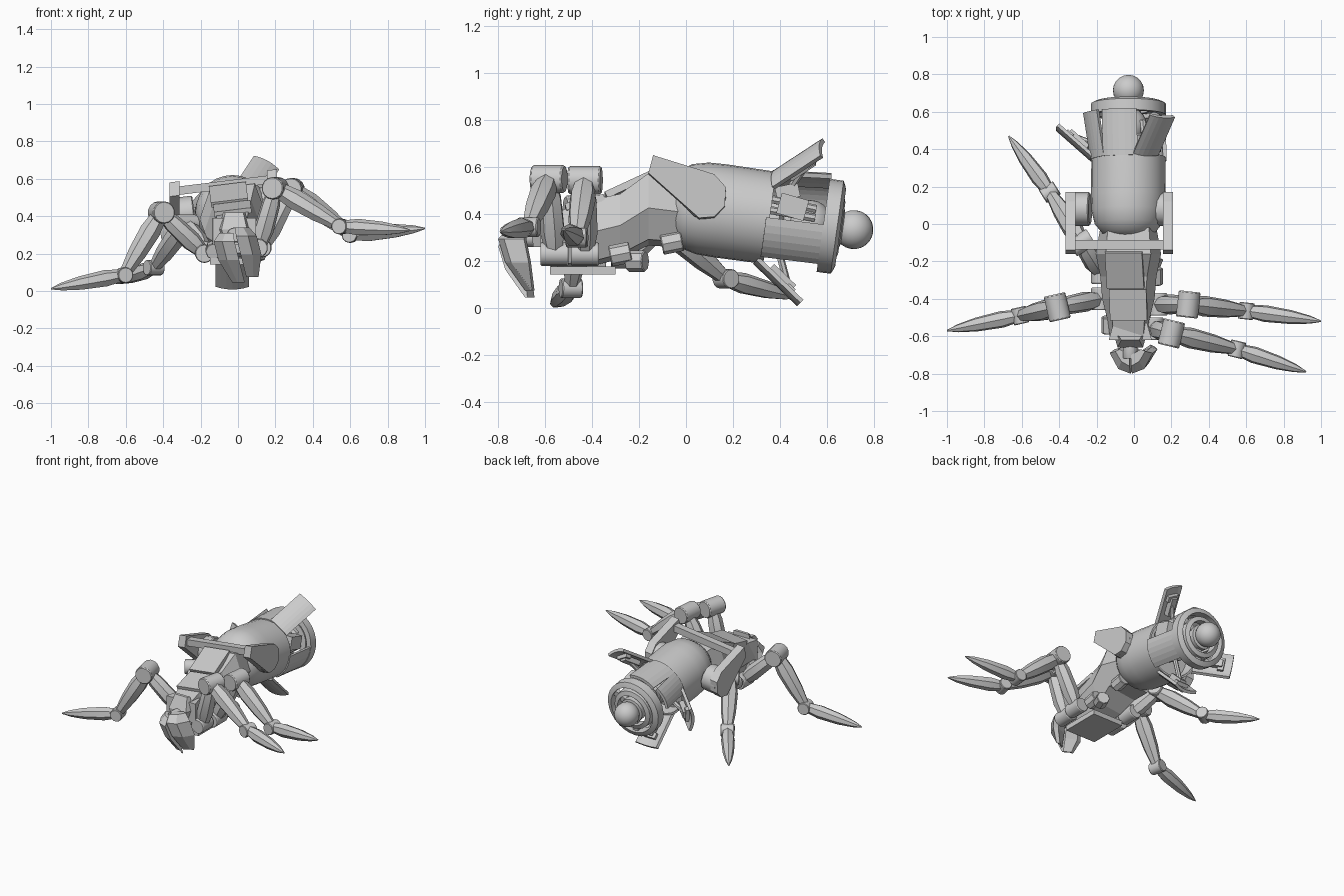
import bpy, bmesh, math
from mathutils import Vector, Matrix

if "Cube" in bpy.data.objects:
    bpy.data.objects.remove(bpy.data.objects["Cube"])
rad = math.radians
I = Matrix.Identity(4)


def finish(name, bm, m=I, smooth=True, angle=32):
    bmesh.ops.recalc_face_normals(bm, faces=bm.faces)
    bm.transform(m)
    me = bpy.data.meshes.new(name)
    bm.to_mesh(me)
    bm.free()
    ob = bpy.data.objects.new(name, me)
    bpy.context.collection.objects.link(ob)
    if smooth:
        bpy.ops.object.select_all(action='DESELECT')
        ob.select_set(True)
        bpy.context.view_layer.objects.active = ob
        bpy.ops.object.shade_smooth_by_angle(angle=rad(angle))
    return ob


def loft(name, rings, m=I, caps=True, smooth=False, loop=False):
    bm = bmesh.new()
    vs = [[bm.verts.new(p) for p in r] for r in rings]
    n = len(vs[0])
    pairs = list(zip(vs, vs[1:])) + ([(vs[-1], vs[0])] if loop else [])
    for a, b in pairs:
        for i in range(n):
            bm.faces.new((a[i], a[(i + 1) % n], b[(i + 1) % n], b[i]))
    if caps and not loop:
        bm.faces.new(vs[0])
        bm.faces.new(vs[-1])
    return finish(name, bm, m, smooth)


def lathe(name, prof, n, m=I, loop=False):
    """Turn (y, radius) points about the local Y axis."""
    rings = [[(r * math.sin(2 * math.pi * i / n), y, r * math.cos(2 * math.pi * i / n))
              for i in range(n)] for y, r in prof]
    return loft(name, rings, m, True, True, loop)


def spindle(name, p, q, prof, n=7):
    """Tapered rod from p to q with (fraction, radius) points."""
    p, q = Vector(p), Vector(q)
    m = Matrix.Translation(p) @ (q - p).to_track_quat('Y', 'Z').to_matrix().to_4x4()
    return lathe(name, [(t * (q - p).length, r) for t, r in prof], n, m)


def rod(name, c, axis, length, r, n=14):
    c, a = Vector(c), Vector(axis).normalized() * length / 2
    return spindle(name, c - a, c + a, [(0, r * .92), (.05, r), (.95, r), (1, r * .92)], n)


def box(name, c, s, m=I, rx=0, ry=0):
    bm = bmesh.new()
    bmesh.ops.create_cube(bm, size=1)
    return finish(name, bm, m @ Matrix.Translation(c) @ Matrix.Rotation(rad(ry), 4, 'Y')
                  @ Matrix.Rotation(rad(rx), 4, 'X') @ Matrix.Diagonal((*s, 1)), False)


def ball(name, c, r, m=I):
    bm = bmesh.new()
    bmesh.ops.create_uvsphere(bm, u_segments=20, v_segments=12, radius=r)
    return finish(name, bm, m @ Matrix.Translation(c))


# Abdomen frame: local Y runs backward and slightly down
A = Matrix.Translation((-.03, 0, .435)) @ Matrix.Rotation(rad(-8), 4, 'X')
lathe("abdomen_barrel", [(-.085, .03), (-.075, .09), (-.05, .14), (0, .18), (.07, .197), (.15, .2),
                         (.36, .198), (.36, .185), (.28, .18), (.28, .04)], 28, A)


# Rear shell petals: angle from vertical, half width, flare, length, hinge radius, hinge y
def petal(ang, half, flare, length, r=.2, y=.345):
    m = (A @ Matrix.Rotation(rad(ang), 4, 'Y') @ Matrix.Translation((0, y, r))
         @ Matrix.Rotation(rad(flare), 4, 'X'))
    rings = []
    for t in (0, length):
        arc = [rad(half * (k / 3 - 1)) for k in range(7)]
        out = [(.205 * math.sin(a), t, .205 * math.cos(a) - .2) for a in arc]
        inn = [(.185 * math.sin(a), t, .185 * math.cos(a) - .2) for a in reversed(arc)]
        rings.append(out + inn)
    loft("abdomen_petal", rings, m)
    if flare > 15:  # actuator on the inner face of an open petal
        box("petal_actuator", (0, length * .5, -.04), (.05, .13, .035), m)
        box("petal_bracket", (0, length * .72, -.03), (.09, .04, .025), m)
        spindle("petal_strut", m @ Vector((0, length * .6, -.04)), A @ Vector((0, .36, 0)),
                [(0, .016), (1, .016)])


for args in ((-14, 28, 5, .25), (-62, 22, 10, .25), (29, 22, 45, .26), (118, 28, -2, .25),
             (180, 26, 36, .26, .2, .32), (263, 26, 48, .25)):
    petal(*args)

# Exposed inner machinery
lathe("abdomen_core", [(.27, .07), (.4, .09), (.42, .06), (.66, .06)], 14, A)
ball("core_ball", (0, .53, 0), .1, A)
box("core_side_box", (.14, .45, .06), (.07, .12, .09), A, -8)
box("core_top_box", (.06, .42, .12), (.08, .1, .06), A, 20)
for k in range(4):
    a = rad(50 + 25 * k)
    spindle("core_pipe", A @ Vector((.13 * math.sin(a), .3, .13 * math.cos(a))),
            A @ Vector((.1 * math.sin(a), .55, .1 * math.cos(a))), [(0, .018), (1, .018)])

# Tail ring with ball
lathe("tail_outer_ring", [(.59, .165), (.59, .2), (.65, .2), (.66, .18), (.665, .165)], 28, A, True)
lathe("tail_inner_ring", [(.61, .11), (.61, .145), (.66, .14), (.67, .11)], 24, A, True)
lathe("tail_socket", [(.6, .05), (.62, .085), (.67, .085), (.68, .05)], 16, A)
for k in range(3):
    box("tail_spoke", (0, .63, .13), (.04, .03, .11),
        A @ Matrix.Rotation(rad(120 * k + 60), 4, 'Y'))
ball("tail_ball", (0, .722, 0), .083, A)

# Rolled yoke: side arms, pivots and crossbar
Y = Matrix.Translation((-.05, 0, -.01)) @ Matrix.Rotation(rad(-7), 4, 'Y')
Y = Y @ Matrix.Translation((-.07, 0, 0))  # undo the sideways shift of the roll at arm height
arm = [(-.14, .625), (-.16, .55), (.055, .36), (.12, .365), (.165, .41), (.17, .49), (.12, .545)]
for s in (-1, 1):
    # arms lean slightly outward toward their lower pivot end
    loft("yoke_arm", [[(.07 + s * x + .07 * (z - .4) / .2 * .35 + .02, y, z) for y, z in arm]
                      for x in (.235, .29)], Y)
    rod("yoke_pivot", Y @ Vector((.09 + s * .21, .08, .45)), Y.to_3x3() @ Vector((1, 0, 0)),
        .12, .09, 12)
box("yoke_crossbar", (.11, -.11, .575), (.54, .05, .045), Y)

# Thorax: (y, top half width, mid half width, top z, bottom z)
rings = []
for y, wt, wm, zt, zb in ((-.02, .11, .15, .54, .27), (-.16, .12, .175, .56, .28),
                          (-.28, .1, .15, .475, .22), (-.4, .09, .14, .45, .19),
                          (-.52, .085, .11, .41, .18), (-.6, .08, .1, .38, .2)):
    zm = zb + (zt - zb) * .45
    rings.append([(-.03 + x, y, z + x * .12) for x, z in ((-wt, zt), (wt, zt), (wm, zm), (wt * .9, zb),
                                                         (-wt * .9, zb), (-wm, zm))])
loft("thorax", rings)
box("thorax_plate_rear", (-.05, -.245, .515), (.2, .21, .03), rx=25, ry=-7)
box("thorax_plate_front", (-.03, -.43, .44), (.2, .17, .03), rx=14, ry=-7)
box("belly_plate", (-.03, -.44, .16), (.24, .28, .035))
loft("neck_collar", [[(-.02 + x, y, z) for x, z in ((-w, .39), (w, .39), (w, .25), (-w, .25))]
                     for y, w in ((-.53, .09), (-.62, .115))])

# Head with two hanging jaw plates
rod("neck", (-.02, -.66, .3), (0, 1, 0), .12, .04)
loft("head", [[(-.02 + x, y, z) for x, y in ((-w, -.6), (w, -.6), (w * .8, f), (-w * .8, f))]
              for z, w, f in ((.42, .06, -.62), (.33, .085, -.66), (.26, .06, -.65))])
for s in (-1, 1):
    loft("jaw_plate", [[(c + s * x, y, z + s * .015) for x, y in (
        (.004, f), (w * .6, f + .025), (w, b), (w * .7, b + .01), (.004, b - .02))]
        for z, c, w, f, b in ((.325, -.02, .08, -.76, -.68), (.28, -.015, .115, -.8, -.69),
                              (.18, .01, .115, -.77, -.67), (.06, .04, .07, -.685, -.655))])

# Legs: hip, knee, ankle, tip
legs = {"front_right": ((.11, -.56, .23), (.2, -.585, .55), (.55, -.67, .345), (.92, -.79, .325)),
        "middle_right": ((.13, -.43, .23), (.29, -.43, .545), (.6, -.465, .3), (1.0, -.52, .335)),
        "front_left": ((-.18, -.4, .2), (-.41, -.445, .42), (-.61, -.49, .085), (-1.0, -.57, .012)),
        "rear_left": ((-.18, -.26, .22), (-.28, -.1, .36), (-.45, .17, .125), (-.67, .47, .045))}
for name, pts in legs.items():
    hip, knee, ankle, tip = map(Vector, pts)
    hinge = Vector((0, 0, 1)).cross(ankle - knee)
    rod(name + "_hip", hip, (0, 1, 0), .12, .05)
    spindle(name + "_upper", hip, knee, [(0, .035), (.3, .055), (.75, .05), (1, .03)])
    rod(name + "_knee", knee, hinge, .12 if name == "rear_left" else .14,
        .05 if name == "rear_left" else .06)
    spindle(name + "_thigh", knee, ankle, [(0, .04), (.3, .057), (.65, .05), (1, .03)])
    rod(name + "_ankle", ankle, hinge, .09, .042)
    spindle(name + "_shin", ankle, tip, [(0, .032), (.25, .046), (.6, .038), (.85, .022), (1, .004)])

# Empty hip sockets where legs are missing
for x, y, z in ((.11, -.28, .23), (.07, -.06, .28), (-.13, -.54, .22)):
    rod("hip_socket", (x, y, z), (0, 1, .2), .09, .045, 8)
rod("hip_stub", (.1, -.21, .2), (.4, 1, 0), .08, .045, 8)
